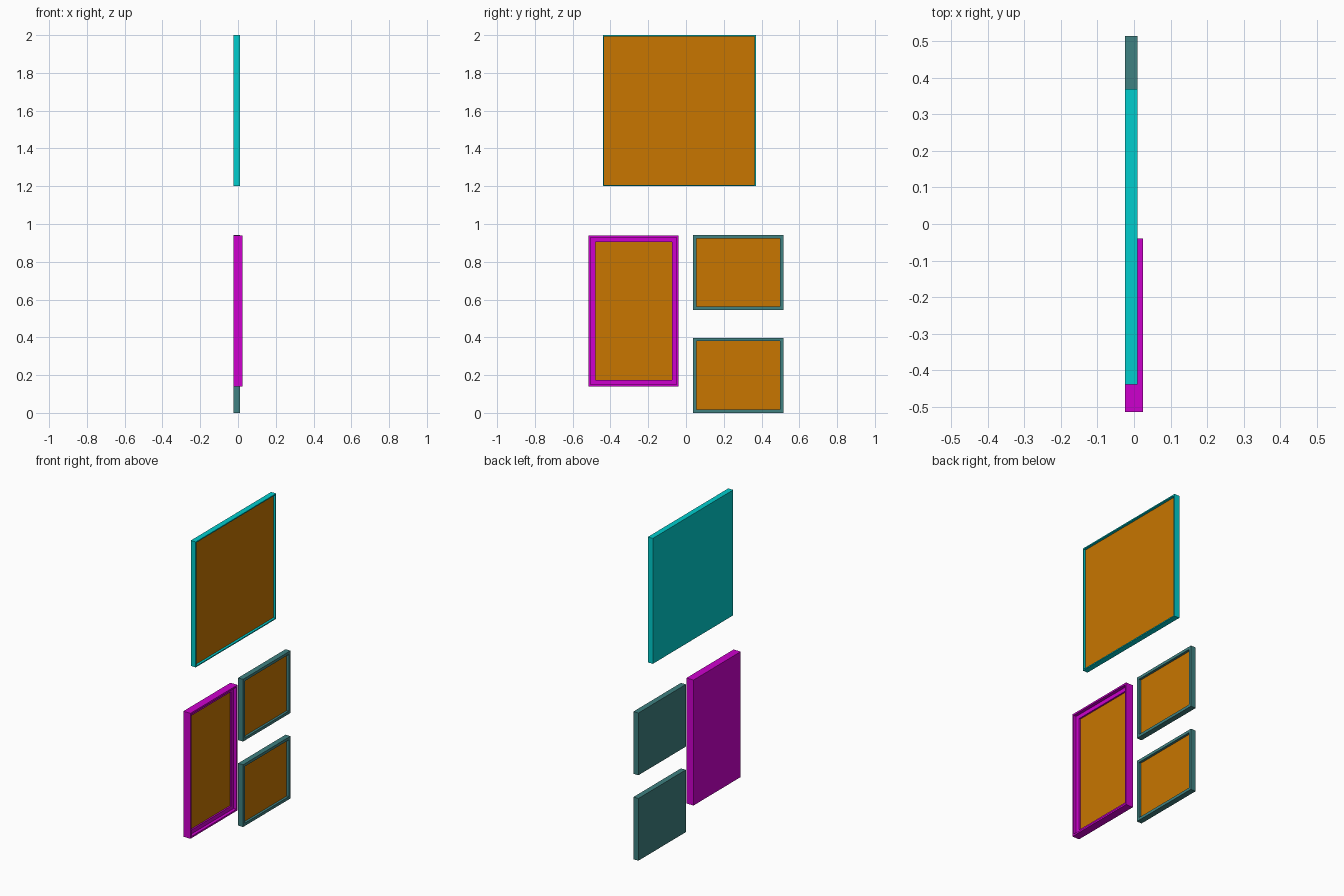
import bpy
import bmesh
from mathutils import Vector

if "Cube" in bpy.data.objects:
    bpy.data.objects.remove(bpy.data.objects["Cube"], do_unlink=True)

BACK = -0.025


def make_material(name, colour):
    mat = bpy.data.materials.new(name)
    mat.use_nodes = True
    mat.diffuse_color = (*colour, 1)
    mat.node_tree.nodes["Principled BSDF"].inputs["Base Color"].default_value = (*colour, 1)
    return mat


cyan = make_material("cyan", (0.0, 0.61, 0.61))
magenta = make_material("magenta", (0.61, 0.0, 0.61))
slate = make_material("slate_teal", (0.05, 0.22, 0.22))
ochre = make_material("ochre", (0.58, 0.18, 0.0))


def picture(name, material, y_range, z_range, front, steps):
    """Box whose front face is inset and sunk once per (border, depth) step."""
    low = Vector((BACK, y_range[0], z_range[0]))
    high = Vector((front, y_range[1], z_range[1]))
    bm = bmesh.new()
    bmesh.ops.create_cube(bm, size=1)
    for v in bm.verts:
        v.co = [low[i] if v.co[i] < 0 else high[i] for i in range(3)]
    bm.normal_update()
    face = max(bm.faces, key=lambda f: f.normal.x)
    for border, depth in steps:
        # Flat rim, then a straight wall down to the recessed face
        bmesh.ops.inset_region(bm, faces=[face], thickness=border)
        face = bmesh.ops.extrude_discrete_faces(bm, faces=[face])["faces"][0]
        for v in face.verts:
            v.co.x -= depth
    face.material_index = 1
    mesh = bpy.data.meshes.new(name)
    bm.to_mesh(mesh)
    bm.free()
    mesh.materials.append(material)
    mesh.materials.append(ochre)
    obj = bpy.data.objects.new(name, mesh)
    bpy.context.collection.objects.link(obj)


# Large square picture at the top
picture("large_picture", cyan, (-0.44, 0.37), (1.2, 2.0), 0.01, [(0.01, 0.015)])

# Tall picture with a sunken mat
picture("tall_picture", magenta, (-0.515, -0.04), (0.14, 0.94), 0.025,
        [(0.015, 0.02), (0.035, 0.01)])

# Two small pictures, one above the other
for label, bottom in (("lower", 0.0), ("upper", 0.545)):
    picture(label + "_small_picture", slate, (0.037, 0.515), (bottom, bottom + 0.397),
            0.01, [(0.025, 0.015)])
